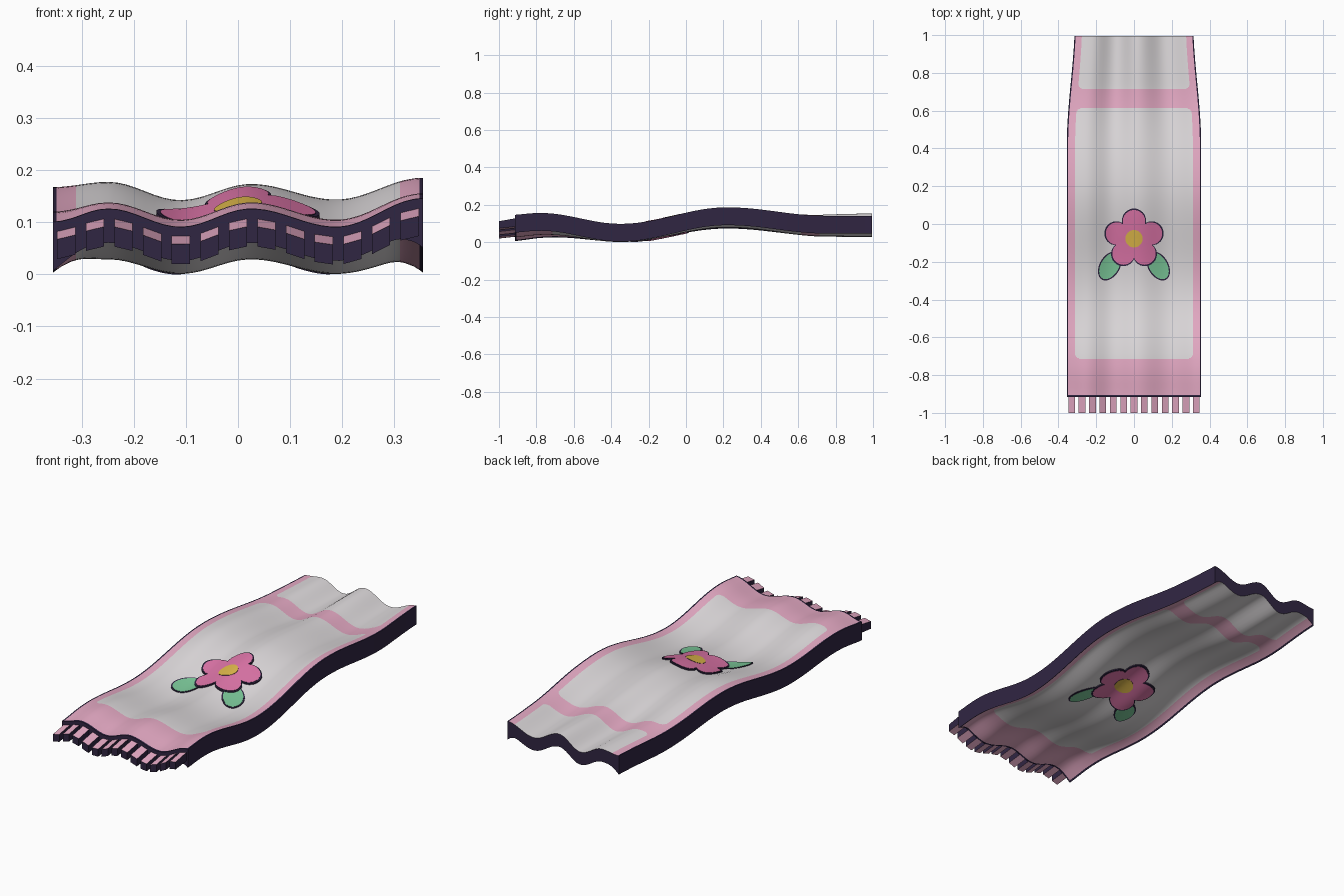
import bpy, bmesh, math

if "Cube" in bpy.data.objects:
    bpy.data.objects.remove(bpy.data.objects["Cube"])


def material(name, rgb):
    m = bpy.data.materials.new(name)
    m.diffuse_color = (*rgb, 1)
    m.use_nodes = True
    m.node_tree.nodes["Principled BSDF"].inputs["Base Color"].default_value = m.diffuse_color
    return m


WHITE = material("soft white", (0.75, 0.72, 0.735))
PINK = material("pale pink", (0.82, 0.42, 0.58))
DARK = material("dark violet", (0.030, 0.019, 0.055))
ROSE = material("rose", (0.74, 0.18, 0.40))
YELLOW = material("yellow", (0.75, 0.49, 0.07))
GREEN = material("leaf green", (0.20, 0.58, 0.32))
FRONT, BACK = -0.915, 1.0


def ease(points, t):
    """Cosine interpolation through (position, value) pairs."""
    if t <= points[0][0]:
        return points[0][1]
    for (a, va), (b, vb) in zip(points, points[1:]):
        if t <= b:
            return va + (vb - va) * (1 - math.cos(math.pi * (t - a) / (b - a))) / 2
    return points[-1][1]


# Cloth shape: long swell along y, ripples across x that change along the length
SWELL = [(-0.95, 0.154), (-0.78, 0.165), (-0.35, 0.107), (0.22, 0.195), (0.75, 0.15), (1, 0.15)]
RIPPLE_X = (-1, -0.70, -0.31, 0.07, 0.53, 1)
RIPPLES = [(-0.92, (-0.045, -0.02, -0.055, -0.02, -0.055, 0)),
           (-0.35, (0, -0.004, -0.032, -0.004, -0.032, 0)),
           (0.22, (-0.018, -0.008, -0.043, -0.012, -0.042, 0)),
           (1.0, (-0.01, 0, -0.048, 0.012, -0.045, 0))]


def half_width(y):
    return ease([(0.4, 0.356), (1.1, 0.313)], y)


def top_z(x, y):
    u = x / half_width(y)
    row = [ease([(yy, r[i]) for yy, r in RIPPLES], y) for i in range(len(RIPPLE_X))]
    return ease(SWELL, y) + ease(list(zip(RIPPLE_X, row)), u)


def bottom_z(x, y):
    edge = max(0, min(1, (abs(x / half_width(y)) - 0.8) / 0.2))
    return top_z(x, y) - 0.065 - 0.03 * edge ** 2


def finish(name, bm, mats):
    bmesh.ops.recalc_face_normals(bm, faces=bm.faces)
    me = bpy.data.meshes.new(name)
    bm.to_mesh(me)
    bm.free()
    for m in mats:
        me.materials.append(m)
    ob = bpy.data.objects.new(name, me)
    bpy.context.collection.objects.link(ob)
    bpy.ops.object.select_all(action='DESELECT')
    ob.select_set(True)
    bpy.context.view_layer.objects.active = ob
    bpy.ops.object.shade_smooth_by_angle(angle=math.radians(35))
    return ob


def stations(start, end, count, extra):
    """Even steps, replaced by the extra positions where these fall close."""
    even = [start + (end - start) * i / count for i in range(count + 1)]
    gap = (end - start) / count * 0.4
    keep = [e for e in even if all(abs(e - x) > gap for x in extra) or e in (start, end)]
    return sorted(set(keep + list(extra)))


def in_panel(u, y):
    """Rounded white panels; the rear one runs off the back edge."""
    for y0, y1 in ((-0.715, 0.615), (0.715, 1.2)):
        r = 0.03
        dx = max(0, abs(u) * 0.356 - (0.312 - r))
        dy = max(0, y0 + r - y, y - (y1 - r))
        if math.hypot(dx, dy) < r:
            return True
    return False


# Towel: thick rippled slab with dark walls and dark hem line
u_lines = [s * v for s in (-1, 1) for v in (0.98, 0.876, 0.863, 0.848, 0.82, 0.792)]
y_lines = [FRONT + 0.009, BACK - 0.006]
for edge, step in ((-0.715, 1), (0.615, -1), (0.715, 1)):
    y_lines += [edge + step * d for d in (0, 0.005, 0.01, 0.018, 0.03)]
US = stations(-1, 1, 40, u_lines)
YS = stations(FRONT, BACK, 80, y_lines)
bm = bmesh.new()
grids = []
for height in (top_z, bottom_z):
    grids.append([[bm.verts.new((u * half_width(y), y, height(u * half_width(y), y)))
                   for u in US] for y in YS])
for g in grids:
    for j in range(len(YS) - 1):
        for i in range(len(US) - 1):
            f = bm.faces.new((g[j][i], g[j][i + 1], g[j + 1][i + 1], g[j + 1][i]))
            u, y = (US[i] + US[i + 1]) / 2, (YS[j] + YS[j + 1]) / 2
            hem = abs(u) > 0.98 or y < FRONT + 0.009 or y > BACK - 0.006
            f.material_index = 2 if hem else (0 if in_panel(u, y) else 1)


def border(g):
    return (g[0] + [r[-1] for r in g[1:]] + g[-1][-2::-1] + [r[0] for r in g[-2:0:-1]])


rim_a, rim_b = border(grids[0]), border(grids[1])
for k in range(len(rim_a)):
    n = (k + 1) % len(rim_a)
    bm.faces.new((rim_a[k], rim_a[n], rim_b[n], rim_b[k])).material_index = 2
parts = [finish("towel", bm, [WHITE, PINK, DARK])]

# Fringe: thirteen flat tassels, dark on their sides
bm = bmesh.new()
for k in range(13):
    cx = (k - 6) * 0.055
    corners = []
    for y, hi, lo in ((FRONT + 0.005, 0.018, 0.062), (-1.0, 0.034, 0.072)):
        for drop in (hi, lo):
            corners.append([bm.verts.new((x, y, top_z(x, FRONT) - drop))
                            for x in (cx - 0.0175, cx + 0.0175)])
    (a, b), (c, d), (e, f), (g, h) = corners
    for verts, mat in (((a, b, f, e), 0), ((c, d, h, g), 0), ((e, f, h, g), 1),
                       ((a, b, d, c), 1), ((a, e, g, c), 1), ((b, f, h, d), 1)):
        bm.faces.new(verts).material_index = mat
parts.append(finish("fringe", bm, [PINK, DARK]))


# Flower outlines, as radius by angle
def petals(a):
    d, r = 0.095, 0.060
    step = 2 * math.pi / 5
    p = (a - math.pi / 2 + step / 2) % step - step / 2
    return d * math.cos(p) + math.sqrt(max(0, r * r - (d * math.sin(p)) ** 2))


def leaf(direction):
    def radius(a):
        p = a - direction
        return 0.078 * 0.048 / math.hypot(0.048 * math.cos(p), 0.078 * math.sin(p))
    return radius


def plate(name, cx, cy, radius, grow, off, mat, side, count=80, rings=8):
    """Thin draped plate on the upper (+1) or lower (-1) face, with a dark rim."""
    height = top_z if side > 0 else bottom_z
    bm = bmesh.new()
    loops = []
    for k in range(1, rings + 2):
        lift = off if k <= rings else -0.002
        loop = []
        for i in range(count):
            a = 2 * math.pi * i / count + math.pi / 2
            r = (radius(a) + grow) * min(k, rings) / rings
            x, y = cx + r * math.cos(a), cy + r * math.sin(a)
            loop.append(bm.verts.new((x, y, height(x, y) + side * lift)))
        loops.append(loop)
    mid = bm.verts.new((cx, cy, height(cx, cy) + side * off))
    for i in range(count):
        n = (i + 1) % count
        bm.faces.new((mid, loops[0][i], loops[0][n]))
        for k in range(rings):
            f = bm.faces.new((loops[k][i], loops[k + 1][i], loops[k + 1][n], loops[k][n]))
            f.material_index = 1 if k == rings - 1 else 0
    if sum(f.normal.z for f in bm.faces) * side < 0:
        bmesh.ops.reverse_faces(bm, faces=bm.faces)
    parts.append(finish(name, bm, [mat, DARK]))


# Flower motif on both faces of the towel
for side, label in ((1, "upper"), (-1, "lower")):
    for s, hand in ((-1, "left"), (1, "right")):
        shape = leaf(math.atan2(-0.85, s * 0.5))
        plate(f"{label}_{hand}_leaf_outline", s * 0.128, -0.222, shape, 0.006, 0.002, DARK, side, 40)
        plate(f"{label}_{hand}_leaf", s * 0.128, -0.222, shape, -0.001, 0.004, GREEN, side, 40)
    plate(f"{label}_flower_outline", 0, -0.08, petals, 0.007, 0.006, DARK, side)
    plate(f"{label}_flower", 0, -0.08, petals, -0.001, 0.008, ROSE, side)
    plate(f"{label}_flower_centre", 0, -0.078, lambda a: 0.046, 0, 0.0095, YELLOW, side, 32, 4)

# Rest everything on the ground
low = min(v.co.z for ob in parts for v in ob.data.vertices)
for ob in parts:
    for v in ob.data.vertices:
        v.co.z -= low
